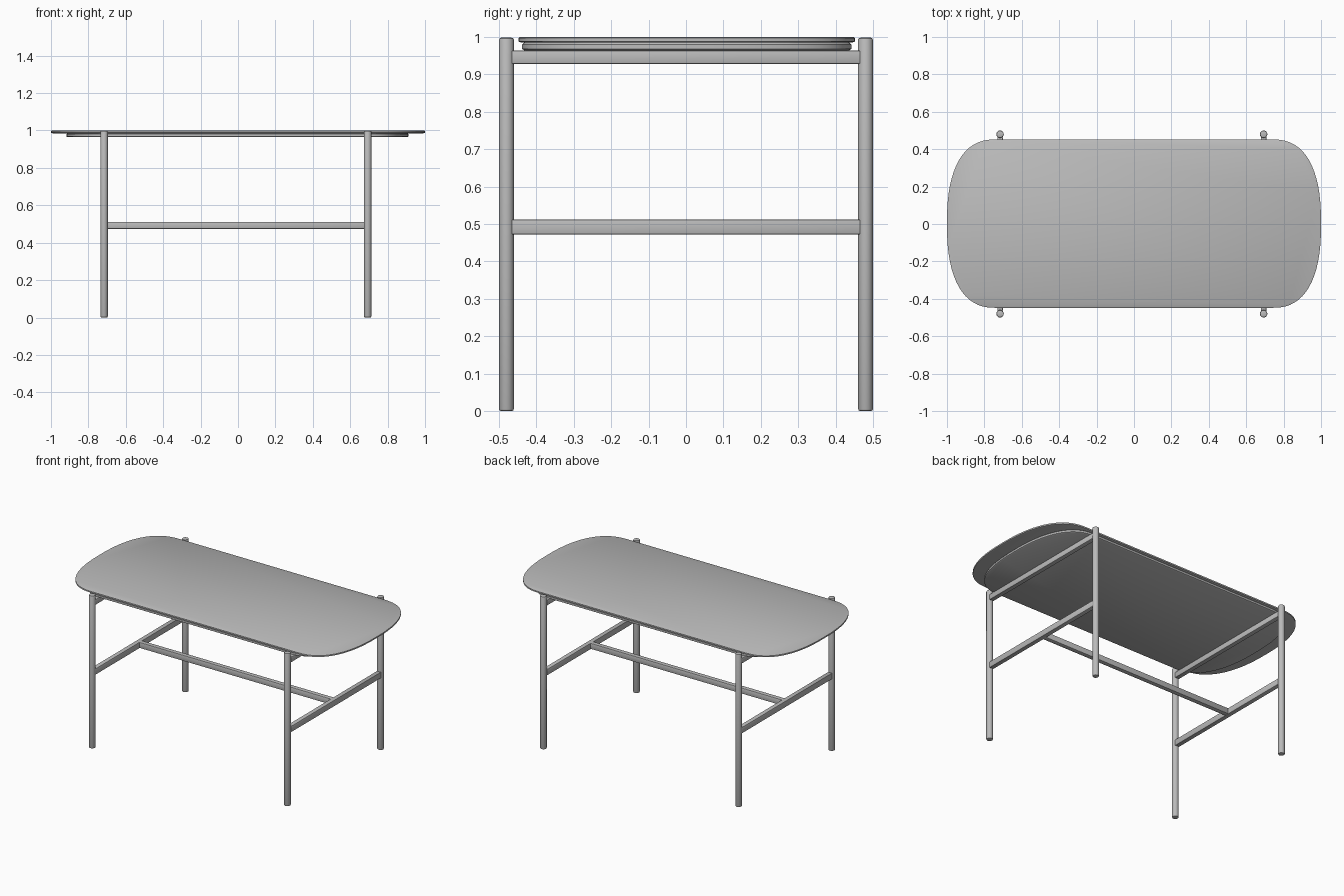
import bpy, bmesh, math

cube = bpy.data.objects.get("Cube")
if cube:
    bpy.data.objects.remove(cube, do_unlink=True)

grey = bpy.data.materials.new("plain grey")
grey.use_nodes = True
colour = (0.5, 0.5, 0.5, 1)
grey.diffuse_color = colour
grey.node_tree.nodes["Principled BSDF"].inputs["Base Color"].default_value = colour


def finish(obj, name, bevel=0.0, segments=2):
    """Name, colour, bevel and smooth a part."""
    obj.name = name
    obj.data.materials.append(grey)
    bpy.ops.object.select_all(action="DESELECT")
    obj.select_set(True)
    bpy.context.view_layer.objects.active = obj
    if bevel:
        mod = obj.modifiers.new("soft edges", "BEVEL")
        mod.width, mod.segments = bevel, segments
        mod.limit_method, mod.angle_limit = "ANGLE", math.radians(50)
        bpy.ops.object.modifier_apply(modifier=mod.name)
    bpy.ops.object.shade_smooth_by_angle(angle=math.radians(40))


def outline(half_x, half_y, corner, power=2.45, steps=16):
    """Straight sides joined by rounded superellipse ends."""
    pts = []
    for sx, start in ((1, -90), (-1, 90)):
        for i in range(steps * 2 + 1):
            a = math.radians(start + 90 * i / steps)
            c, s = math.cos(a), math.sin(a)
            x = abs(c) ** (2 / power) * corner
            y = math.copysign(abs(s) ** (2 / power), s) * half_y
            pts.append((sx * (half_x - corner + x), y))
    return pts


def slab(name, layers, corner, centre):
    """Stack outlines (half_x, half_y, z) into a closed slab."""
    bm = bmesh.new()
    rings = [[bm.verts.new((x + centre[0], y + centre[1], z))
              for x, y in outline(hx, hy, corner)] for hx, hy, z in layers]
    n = len(rings[0])
    for low, high in zip(rings, rings[1:]):
        for i in range(n):
            j = (i + 1) % n
            bm.faces.new((low[i], low[j], high[j], high[i]))
    bm.faces.new(rings[0][::-1])
    bm.faces.new(rings[-1])
    mesh = bpy.data.meshes.new(name)
    bm.to_mesh(mesh)
    bm.free()
    obj = bpy.data.objects.new(name, mesh)
    bpy.context.collection.objects.link(obj)
    finish(obj, name)


def bar(name, size, centre):
    bpy.ops.mesh.primitive_cube_add(size=1, location=centre)
    obj = bpy.context.object
    obj.scale = size
    bpy.ops.object.transform_apply(location=False, rotation=False, scale=True)
    finish(obj, name, 0.004)


# Thin top and the smaller plate beneath it
slab("table_top", [(0.99, 0.443, 0.985), (1.0, 0.45, 0.988),
                   (1.0, 0.45, 0.997), (0.994, 0.446, 1.0)], 0.26, (0, 0.002))
slab("under_plate", [(0.909, 0.434, 0.964), (0.915, 0.44, 0.968),
                     (0.915, 0.44, 0.98), (0.909, 0.434, 0.986)], 0.24, (-0.003, 0.002))

# Two end frames: legs, upper rail and lower rail
for side, x in (("right", -0.716), ("left", 0.693)):
    for end, y in (("front", -0.48), ("back", 0.48)):
        bpy.ops.mesh.primitive_cylinder_add(vertices=16, radius=0.02, depth=0.998,
                                            location=(x, y, 0.499))
        finish(bpy.context.object, f"{end}_{side}_leg", 0.006)
    bar(f"{side}_upper_rail", (0.03, 0.932, 0.036), (x, 0, 0.946))
    bar(f"{side}_lower_rail", (0.03, 0.932, 0.04), (x, 0, 0.492))

# Long stretcher between the end frames
bar("stretcher", (1.39, 0.03, 0.038), (-0.0115, 0, 0.493))
